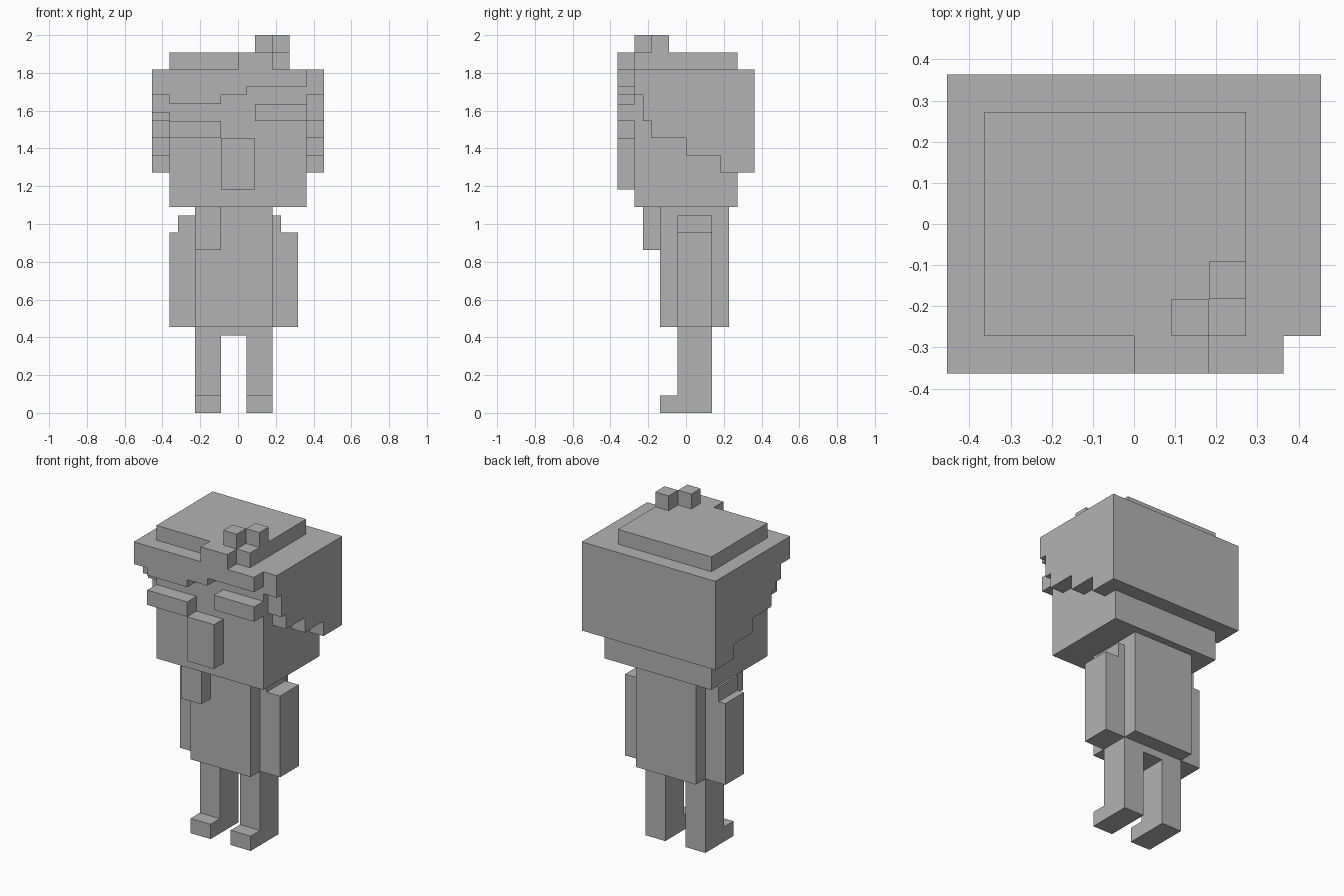
import bpy
import bmesh
from mathutils import Vector

U = 1 / 22  # half-voxel size; all part sizes below are counted in this unit

cube = bpy.data.objects.get("Cube")
if cube:
    bpy.data.objects.remove(cube, do_unlink=True)

grey = bpy.data.materials.new("plain grey")
grey.use_nodes = True
colour = (0.45, 0.45, 0.45, 1)
grey.diffuse_color = colour
grey.node_tree.nodes["Principled BSDF"].inputs["Base Color"].default_value = colour


def finish(name, bm):
    bmesh.ops.recalc_face_normals(bm, faces=bm.faces)
    mesh = bpy.data.meshes.new(name)
    bm.to_mesh(mesh)
    bm.free()
    mesh.materials.append(grey)
    obj = bpy.data.objects.new(name, mesh)
    bpy.context.collection.objects.link(obj)
    return obj


def box(name, x, y, z):
    """Box from (min, max) ranges."""
    bm = bmesh.new()
    bmesh.ops.create_cube(bm, size=1)
    for v in bm.verts:
        v.co = Vector([r[0] if c < 0 else r[1] for c, r in zip(v.co, (x, y, z))]) * U
    return finish(name, bm)


def stepped_panel(name, steps, end, top, place, depth):
    """Panel with a stepped lower edge; steps are (start, bottom height)."""
    outline = [(end, top), (steps[0][0], top)]
    stops = [s[0] for s in steps[1:]] + [end]
    for (start, low), stop in zip(steps, stops):
        outline += [(start, low), (stop, low)]
    bm = bmesh.new()
    face = bm.faces.new([bm.verts.new(place(a, z) * U) for a, z in outline])
    new = bmesh.ops.extrude_face_region(bm, geom=[face])["geom"]
    verts = [g for g in new if isinstance(g, bmesh.types.BMVert)]
    bmesh.ops.translate(bm, verts=verts, vec=depth * U)
    return finish(name, bm)


# Legs, feet and hips
for side, x in (("right", (-5, -2)), ("left", (1, 4))):
    box(side + "_leg", x, (-1, 3), (0, 9))
    box(side + "_foot", x, (-3, -1), (0, 2))
box("hips", (-5, 4), (-1, 3), (9, 10))

# Torso, arms and shoulders
box("torso", (-5, 4), (-3, 5), (10, 24))
box("right_arm", (-8, -5), (-1, 3), (10, 21))
box("left_arm", (4, 7), (-1, 3), (10, 21))
box("right_shoulder", (-7, -5), (-1, 3), (21, 23))
box("left_shoulder", (4, 5), (-1, 3), (21, 23))
box("chest_strand", (-5, -2), (-5, -3), (19, 24))

# Head and face
box("head", (-8, 8), (-6, 6), (24, 38))
box("right_brow", (-8, -2), (-8, -6), (32, 34))
box("left_brow", (2, 8), (-8, -6), (34, 36))
box("nose", (-2, 2), (-8, -6), (26, 32))

# Hair with stepped edges
box("hair_crown", (-8, 8), (-6, 6), (38, 40))
box("hair_back", (-8, 8), (6, 8), (28, 40))
side_steps = [(-5, 34), (-4, 32), (0, 30), (4, 28)]
stepped_panel("hair_left", [(-6, 37)] + side_steps, 8, 40,
              lambda a, z: Vector((8, a, z)), Vector((2, 0, 0)))
stepped_panel("hair_right", [(-6, 35)] + side_steps, 8, 40,
              lambda a, z: Vector((-10, a, z)), Vector((2, 0, 0)))
stepped_panel("hair_fringe", [(-10, 37), (-8, 36), (-2, 37), (1, 38)], 8, 40,
              lambda a, z: Vector((a, -8, z)), Vector((0, 2, 0)))

# Raised cap of hair and its tufts
box("hair_cap", (-8, 6), (-6, 6), (40, 42))
box("hair_cap_front", (0, 4), (-8, -6), (40, 42))
box("front_tuft", (2, 4), (-6, -4), (42, 44))
box("back_tuft", (4, 6), (-4, -2), (42, 44))
